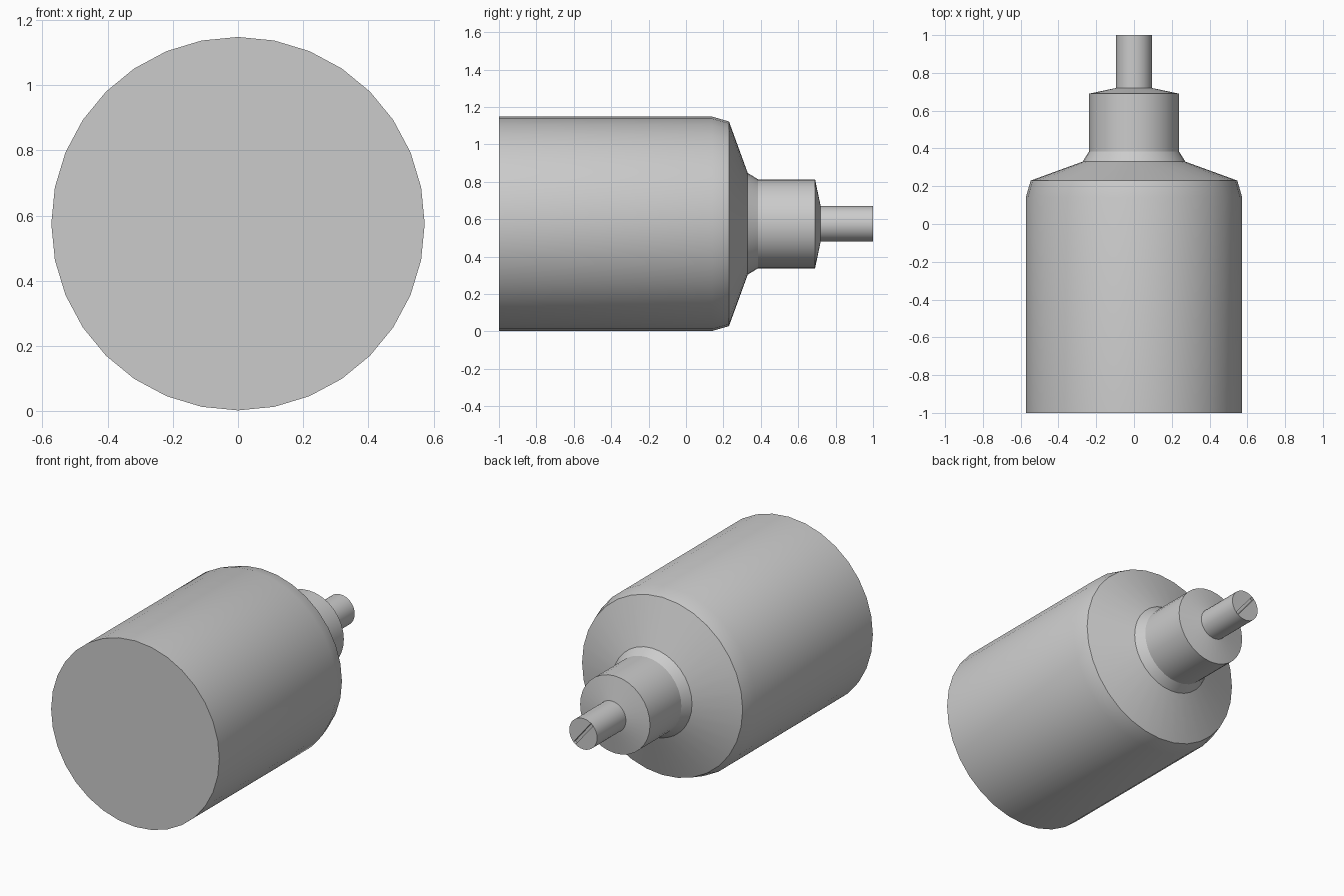
import bpy, bmesh, math

SIDES = 32
AXIS_Z = 0.575

if "Cube" in bpy.data.objects:
    bpy.data.objects.remove(bpy.data.objects["Cube"], do_unlink=True)

grey = bpy.data.materials.new("plain_grey")
grey.use_nodes = True
colour = (0.6, 0.6, 0.6, 1)
grey.diffuse_color = colour
grey.node_tree.nodes["Principled BSDF"].inputs["Base Color"].default_value = colour


def ring(bm, y, r):
    """Circle of vertices around the long axis."""
    steps = [2 * math.pi * i / SIDES for i in range(SIDES)]
    return [bm.verts.new((r * math.cos(a), y, AXIS_Z + r * math.sin(a))) for a in steps]


def lathe(bm, profile):
    """Skin a profile of (y, radius) points and return its rings."""
    rings = [ring(bm, y, r) for y, r in profile]
    for a, b in zip(rings, rings[1:]):
        for i in range(SIDES):
            j = (i + 1) % SIDES
            bm.faces.new((a[i], b[i], b[j], a[j]))
    return rings


def finish(bm, name):
    bmesh.ops.recalc_face_normals(bm, faces=bm.faces)
    mesh = bpy.data.meshes.new(name)
    bm.to_mesh(mesh)
    bm.free()
    mesh.materials.append(grey)
    obj = bpy.data.objects.new(name, mesh)
    bpy.context.collection.objects.link(obj)
    bpy.ops.object.select_all(action='DESELECT')
    obj.select_set(True)
    bpy.context.view_layer.objects.active = obj
    bpy.ops.object.shade_smooth_by_angle(angle=math.radians(30))


# Drum, sloping shoulder, collar, neck and spindle in one turned body
bm = bmesh.new()
rings = lathe(bm, [(-1, 0.573), (0.14, 0.573), (0.23, 0.547), (0.33, 0.272),
                   (0.385, 0.238), (0.69, 0.238), (0.72, 0.095), (1, 0.095)])
bm.faces.new(rings[0])

# Spindle end: two half caps with a narrow diagonal slot between them
tip = rings[-1]
first, half = 11, SIDES // 2
turned = tip[first:] + tip[:first]
bm.faces.new(turned[1:half + 1])
bm.faces.new(turned[half + 1:] + turned[:1])
slot_top = [turned[0], turned[1], turned[half], turned[half + 1]]
slot_floor = [bm.verts.new((v.co.x * 0.99, v.co.y - 0.02, v.co.z)) for v in slot_top]
for i in range(4):
    j = (i + 1) % 4
    bm.faces.new((slot_top[i], slot_top[j], slot_floor[j], slot_floor[i]))
bm.faces.new(slot_floor)
finish(bm, "turned_body")
